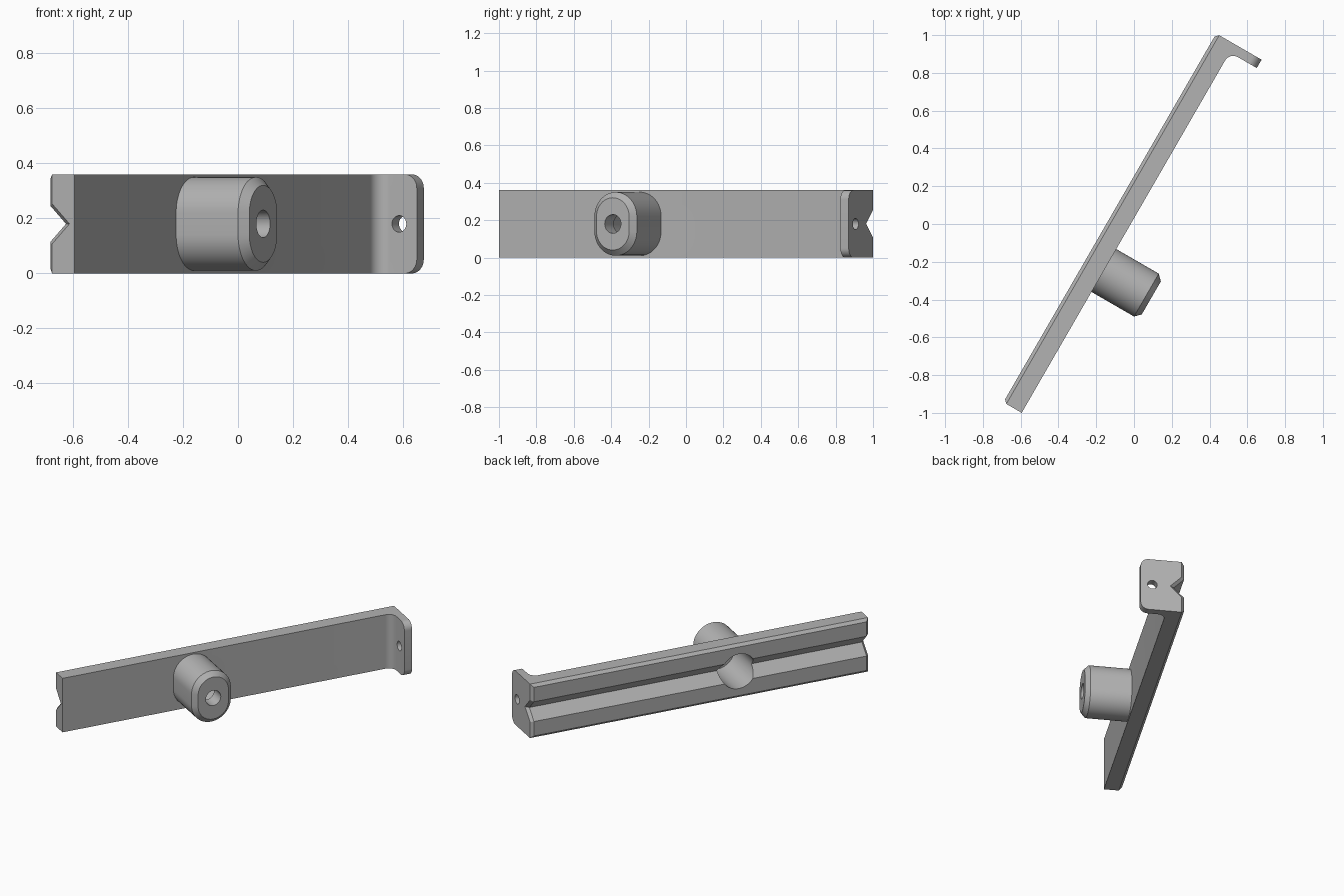
import bpy, bmesh, math

cube = bpy.data.objects.get("Cube")
if cube:
    bpy.data.objects.remove(cube, do_unlink=True)

H = 0.36              # rail height
MID = H / 2
S0, S1 = -1.163, 1.091  # rail ends, along its length
FRONT, BACK = 0.015, 0.127
CH = 0.018            # chamfer on the back edges
POST_S = -0.293       # post position along the rail

grey = bpy.data.materials.new("plain grey")
grey.use_nodes = True
colour = (0.45, 0.45, 0.45, 1)
grey.diffuse_color = colour
grey.node_tree.nodes["Principled BSDF"].inputs["Base Color"].default_value = colour


def loft(name, sections):
    """Skin a row of equal-length 3D outlines and cap both ends."""
    bm = bmesh.new()
    rings = [[bm.verts.new(p) for p in sec] for sec in sections]
    n = len(rings[0])
    for a, b in zip(rings, rings[1:]):
        for i in range(n):
            j = (i + 1) % n
            bm.faces.new((a[i], a[j], b[j], b[i]))
    bm.faces.new(rings[0][::-1])
    bm.faces.new(rings[-1])
    bmesh.ops.remove_doubles(bm, verts=bm.verts, dist=1e-5)
    bmesh.ops.recalc_face_normals(bm, faces=bm.faces)
    mesh = bpy.data.meshes.new(name)
    bm.to_mesh(mesh)
    bm.free()
    mesh.materials.append(grey)
    ob = bpy.data.objects.new(name, mesh)
    bpy.context.collection.objects.link(ob)
    return ob


def arc(cx, cy, r, start, end, n=12):
    angles = [math.radians(start + (end - start) * i / n) for i in range(n + 1)]
    return [(cx + r * math.cos(a), cy + r * math.sin(a)) for a in angles]


def stadium(y, r, straight):
    pts = arc(POST_S, MID + straight, r, 0, 180, 24) + arc(POST_S, MID - straight, r, 180, 360, 24)
    return [(x, y, z) for x, z in pts]


def circle(cx, cy, r):
    return arc(cx, cy, r, 0, 360, 48)[:-1]


def combine(target, other, operation):
    mod = target.modifiers.new(operation.lower(), 'BOOLEAN')
    mod.operation, mod.object, mod.solver = operation, other, 'EXACT'
    bpy.context.view_layer.objects.active = target
    bpy.ops.object.modifier_apply(modifier=mod.name)
    bpy.data.objects.remove(other, do_unlink=True)


def rail_section(s, back, edge, apex):
    """Rail outline with a V groove along the back."""
    half = back - apex
    pts = [(FRONT, 0), (FRONT, H), (BACK - CH, H), (back, H - edge), (back, MID + half),
           (apex, MID), (back, MID - half), (back, edge), (BACK - CH, 0)]
    return [(s, y, z) for y, z in pts]


# Grooved rail with chamfered back edges and ends
end = (BACK - CH, 0, 0.036)
full = (BACK, CH, 0.061)
bracket = loft("bracket", [rail_section(S0, *end), rail_section(S0 + CH, *full),
                           rail_section(S1 - CH, *full), rail_section(S1, *end)])

# End flange with rounded outer corners
TIP, R, IN = -0.15, 0.05, S1 - 0.051
outline = [(0.025, 0)] + arc(TIP + R, R, R, 270, 180) + arc(TIP + R, H - R, R, 180, 90) + [(0.025, H)]
flange = loft("flange", [[(s, y, z) for y, z in outline] for s in (IN, S1)])
combine(bracket, flange, 'UNION')

# Fillet between rail and flange
corner = arc(IN - R, FRONT - R, R, 90, 0) + [(IN + 0.01, FRONT - R), (IN + 0.01, FRONT + 0.01),
                                             (IN - R, FRONT + 0.01)]
fillet = loft("fillet", [[(x, y, z) for x, y in corner] for z in (0, H)])
combine(bracket, fillet, 'UNION')

# Post with chamfered tip
post = loft("post", [stadium(0.04, 0.131, 0.039), stadium(-0.245, 0.131, 0.039),
                     stadium(-0.275, 0.101, 0.039)])
combine(bracket, post, 'UNION')

# Wide bore from the back, narrow hole through the tip, hole in the flange
for name, r, y0, y1 in (("bore", 0.115, 0.3, -0.18), ("tip_hole", 0.05, 0, -0.4)):
    cutter = loft(name, [[(x, y, z) for x, z in circle(POST_S, MID, r)] for y in (y0, y1)])
    combine(bracket, cutter, 'DIFFERENCE')
cutter = loft("flange_hole", [[(s, y, z) for y, z in circle(-0.076, MID, 0.03)]
                              for s in (IN - 0.1, S1 + 0.1)])
combine(bracket, cutter, 'DIFFERENCE')

# Turn the bracket to its standing angle and shade it
bracket.rotation_euler.z = math.radians(60)
bpy.ops.object.select_all(action='DESELECT')
bracket.select_set(True)
bpy.context.view_layer.objects.active = bracket
bpy.ops.object.transform_apply(location=False, rotation=True, scale=False)
bpy.ops.object.shade_smooth_by_angle(angle=math.radians(30))
